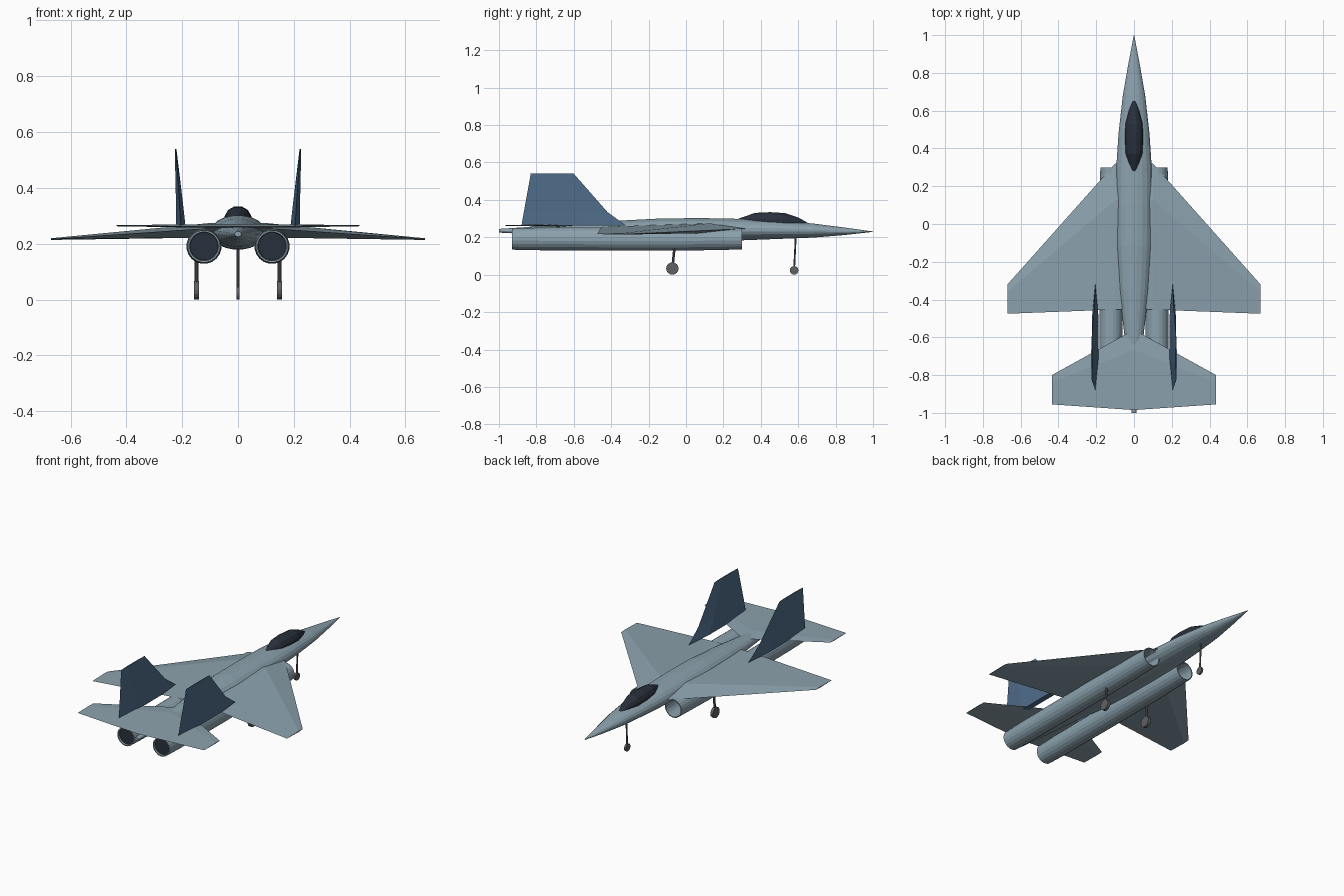
import bpy, bmesh, math
from mathutils import Vector

cube = bpy.data.objects.get("Cube")
if cube:
    bpy.data.objects.remove(cube, do_unlink=True)


def material(name, rgb):
    m = bpy.data.materials.new(name)
    m.use_nodes = True
    m.diffuse_color = (*rgb, 1)
    m.node_tree.nodes["Principled BSDF"].inputs["Base Color"].default_value = (*rgb, 1)
    return m


HULL = material("hull grey", (0.26, 0.36, 0.42))
BLUE = material("fin blue", (0.08, 0.155, 0.26))
GLASS = material("dark glass", (0.022, 0.03, 0.045))
GEAR = material("gear grey", (0.12, 0.12, 0.125))


def loft(name, rings, mat, caps=True):
    """Skin a list of equal-length rings of points."""
    bm = bmesh.new()
    rows = [[bm.verts.new(p) for p in ring] for ring in rings]
    n = len(rows[0])
    for a, b in zip(rows, rows[1:]):
        for i in range(n):
            j = (i + 1) % n
            bm.faces.new((a[i], a[j], b[j], b[i]))
    if caps:
        bm.faces.new(rows[0])
        bm.faces.new(rows[-1])
    bmesh.ops.recalc_face_normals(bm, faces=bm.faces)
    mesh = bpy.data.meshes.new(name)
    bm.to_mesh(mesh)
    bm.free()
    mesh.materials.append(mat)
    ob = bpy.data.objects.new(name, mesh)
    bpy.context.collection.objects.link(ob)
    return ob


def oval(x, y, z, rx, rz, sides=20):
    """Ring in the x-z plane."""
    turns = [math.tau * (i + 0.5) / sides for i in range(sides)]
    return [(x + rx * math.cos(t), y, z + rz * math.sin(t)) for t in turns]


def tube(name, a, b, r, mat, sides=10):
    """Straight cylinder between two points."""
    a, b = Vector(a), Vector(b)
    turn = (b - a).to_track_quat('Z', 'Y')
    ring = [turn @ Vector((r * math.cos(math.tau * i / sides),
                           r * math.sin(math.tau * i / sides), 0)) for i in range(sides)]
    return loft(name, [[p + v for v in ring] for p in (a, b)], mat)


def section(x, front, back, z_front, z_back, thick, peak=0.25):
    """Diamond aerofoil section at span position x."""
    y = front + (back - front) * peak
    z = z_front + (z_back - z_front) * peak
    return [(x, front, z_front), (x, y, z + thick / 2),
            (x, back, z_back), (x, y, z - thick / 2)]


# Fuselage: y, centre height, half width, half height
BODY = [(1.0, 0.23, 0.001, 0.001), (0.85, 0.232, 0.03, 0.02),
        (0.68, 0.236, 0.06, 0.038), (0.48, 0.24, 0.083, 0.05),
        (0.3, 0.241, 0.095, 0.058), (0.1, 0.241, 0.099, 0.062),
        (-0.12, 0.241, 0.097, 0.061), (-0.35, 0.24, 0.08, 0.05),
        (-0.6, 0.238, 0.05, 0.034), (-0.8, 0.236, 0.03, 0.022),
        (-1.0, 0.235, 0.012, 0.01)]
loft("fuselage", [oval(0, y, z, w, h) for y, z, w, h in BODY], HULL)

# Canopy
CANOPY = [(0.65, 0.27, 0.008, 0.008), (0.6, 0.277, 0.028, 0.03),
          (0.53, 0.283, 0.047, 0.048), (0.45, 0.286, 0.05, 0.05),
          (0.37, 0.288, 0.045, 0.044), (0.28, 0.288, 0.012, 0.012)]
loft("canopy", [oval(0, y, z, w, h, 12) for y, z, w, h in CANOPY], GLASS)

# Wings and tailplane, each spanning tip to tip
wing_tip = (-0.32, -0.475, 0.217, 0.217, 0.006)
wing_root = (0.32, -0.453, 0.246, 0.256, 0.052)
inner = (0.1, *wing_root)
outer = (0.67, *wing_tip)
tail_tip = (-0.8, -0.955, 0.265, 0.265, 0.004)
tail_root = (-0.56, -0.985, 0.264, 0.262, 0.016)
loft("wing", [section(-outer[0], *wing_tip), section(-inner[0], *wing_root),
              section(*inner), section(*outer)], HULL)
loft("tailplane", [section(-0.435, *tail_tip), section(0, *tail_root),
                   section(0.435, *tail_tip)], HULL)

# Engine pod profile: y, radius, from nozzle recess round to intake throat
POD = [(-0.91, 0.05), (-0.93, 0.052), (-0.93, 0.058), (-0.8, 0.061), (-0.4, 0.063),
       (0.0, 0.063), (0.3, 0.057), (0.3, 0.052), (0.0, 0.05)]
# Fin layers: height, centre x, half thickness, back y, front y
FIN = [(0.262, 0.205, 0.017, -0.88, -0.32), (0.335, 0.209, 0.013, -0.867, -0.42),
       (0.54, 0.2235, 0.003, -0.83, -0.6)]

for side, s in (("left", 1), ("right", -1)):
    x, z = s * 0.122, 0.191
    loft(side + "_engine_pod", [oval(x, y, z, r, r) for y, r in POD], HULL, caps=False)
    loft(side + "_nozzle", [oval(x, y, z, 0.05, 0.05) for y in (-0.92, -0.9)], GLASS)
    loft(side + "_fan", [oval(x, y, z, 0.05, 0.05) for y in (0.0, 0.01)], GLASS)

    layers = []
    for h, cx, t, back, front in FIN:
        mid = [(back + (front - back) * k) for k in (0.3, 0.7)]
        layers.append([(s * cx, back, h), (s * (cx + t), mid[0], h),
                       (s * (cx + t), mid[1], h), (s * cx, front, h),
                       (s * (cx - t), mid[1], h), (s * (cx - t), mid[0], h)])
    loft(side + "_fin", layers, BLUE)

    # Main landing gear
    g = s * 0.149
    tube(side + "_main_strut", (g, -0.06, 0.16), (g, -0.073, 0.035), 0.007, GEAR)
    tube(side + "_main_wheel", (g - 0.009, -0.073, 0.033), (g + 0.009, -0.073, 0.033),
         0.033, GEAR, 16)

# Nose landing gear
tube("nose_strut", (0, 0.587, 0.21), (0, 0.578, 0.024), 0.005, GEAR)
tube("nose_wheel", (-0.006, 0.578, 0.023), (0.006, 0.578, 0.023), 0.023, GEAR, 16)
